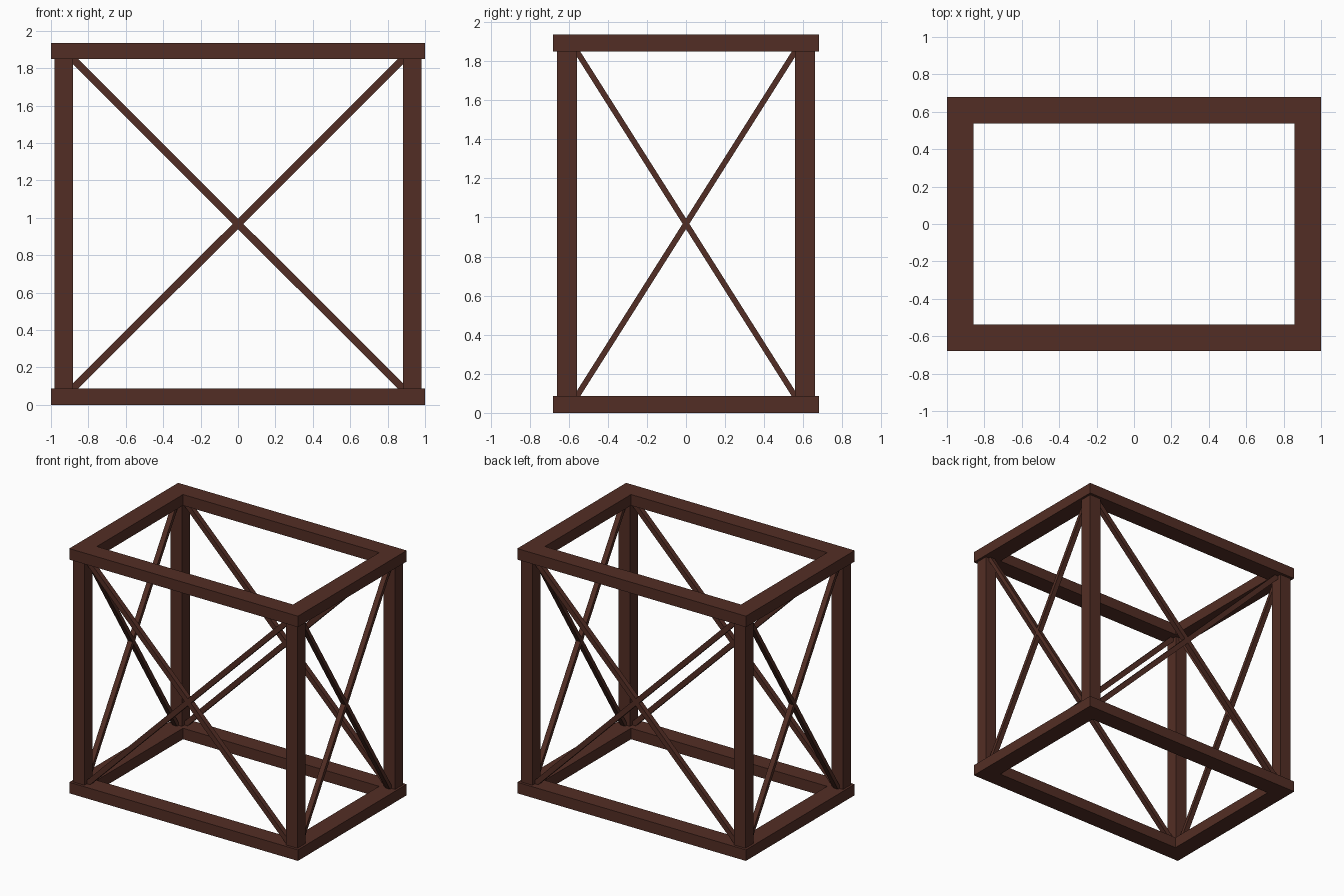
import bpy
import bmesh
from mathutils import Vector, Matrix

if "Cube" in bpy.data.objects:
    bpy.data.objects.remove(bpy.data.objects["Cube"])

# Overall sizes
H = 1.935                 # total height
RAIL = 0.087              # rail thickness
OX, OY = 1.0, 0.68        # outer half sizes of the rail frames
RW = 0.142                # rail width
PX, PY = 0.932, 0.609     # post centres
POST = 0.10               # post thickness

brown = bpy.data.materials.new("dark brown")
brown.diffuse_color = (0.086, 0.027, 0.018, 1)
brown.use_nodes = True
brown.node_tree.nodes["Principled BSDF"].inputs["Base Color"].default_value = brown.diffuse_color


def make(name, bm):
    bmesh.ops.recalc_face_normals(bm, faces=bm.faces)
    me = bpy.data.meshes.new(name)
    bm.to_mesh(me)
    bm.free()
    me.materials.append(brown)
    ob = bpy.data.objects.new(name, me)
    bpy.context.collection.objects.link(ob)
    return ob


def frame(name, z0):
    # Flat rectangular ring, extruded upward
    bm = bmesh.new()
    corners = [(-1, -1), (1, -1), (1, 1), (-1, 1)]
    outer = [bm.verts.new((sx * OX, sy * OY, z0)) for sx, sy in corners]
    inner = [bm.verts.new((sx * (OX - RW), sy * (OY - RW), z0)) for sx, sy in corners]
    faces = [bm.faces.new((outer[i], outer[(i + 1) % 4], inner[(i + 1) % 4], inner[i]))
             for i in range(4)]
    ext = bmesh.ops.extrude_face_region(bm, geom=faces, use_keep_orig=True)
    top = [v for v in ext["geom"] if isinstance(v, bmesh.types.BMVert)]
    bmesh.ops.translate(bm, verts=top, vec=(0, 0, RAIL))
    make(name, bm)


def beam(name, a, b, across, width, depth):
    # Box from a to b; depth runs along the 'across' axis
    a, b, across = Vector(a), Vector(b), Vector(across)
    d = (b - a).normalized()
    side = across.cross(d)
    rot = Matrix((side, across, d)).transposed().to_4x4()
    mat = Matrix.Translation((a + b) / 2) @ rot @ Matrix.Diagonal((width, depth, (b - a).length, 1))
    bm = bmesh.new()
    bmesh.ops.create_cube(bm, size=1, matrix=mat)
    make(name, bm)


# Rail frames
frame("bottom_frame", 0)
frame("top_frame", H - RAIL)

# Corner posts
for sx in (-1, 1):
    for sy in (-1, 1):
        beam("corner_post", (sx * PX, sy * PY, RAIL), (sx * PX, sy * PY, H - RAIL),
             (0, 1, 0), POST, POST)

# Crossed braces on all four sides
BX, BY = PX - POST / 2 + 0.015, PY - POST / 2 + 0.008
LO, HI = RAIL - 0.015, H - RAIL + 0.015
for s in (-1, 1):
    for t in (-1, 1):
        beam("long_side_brace", (-t * BX, s * PY, LO), (t * BX, s * PY, HI),
             (0, 1, 0), 0.04, 0.04)
        beam("short_side_brace", (s * PX, -t * BY, LO), (s * PX, t * BY, HI),
             (1, 0, 0), 0.029, 0.04)
